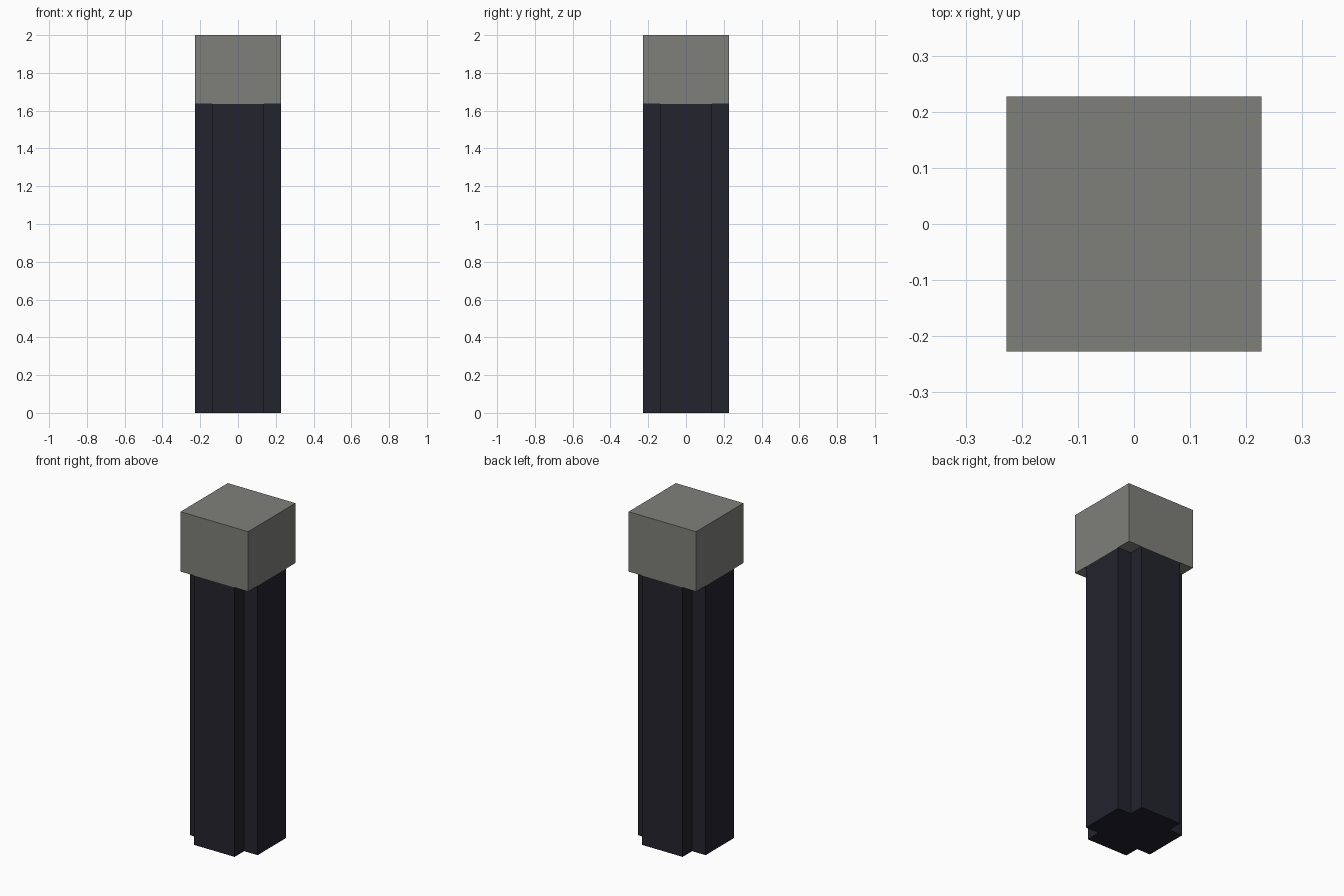
import bpy
import bmesh

default = bpy.data.objects.get("Cube")
if default:
    bpy.data.objects.remove(default, do_unlink=True)

U = 2 / 22              # grid unit: the post is 5 x 5 x 22 units
HALF = 2.5 * U          # half width of the whole post
ARM = 1.5 * U           # half width of each shaft arm
CAP_BASE = 18 * U
TOP = 22 * U


def make_material(name, rgb):
    mat = bpy.data.materials.new(name)
    mat.use_nodes = True
    colour = (*rgb, 1)
    mat.diffuse_color = colour
    bsdf = next(n for n in mat.node_tree.nodes if n.type == 'BSDF_PRINCIPLED')
    bsdf.inputs["Base Color"].default_value = colour
    return mat


def extrude_profile(name, profile, z0, z1, mat):
    """Closed prism from a counter-clockwise xy outline."""
    bm = bmesh.new()
    base = bm.faces.new([bm.verts.new((x, y, z0)) for x, y in profile])
    top = bmesh.ops.extrude_face_region(bm, geom=[base], use_keep_orig=True)
    verts = [g for g in top["geom"] if isinstance(g, bmesh.types.BMVert)]
    bmesh.ops.translate(bm, verts=verts, vec=(0, 0, z1 - z0))
    bmesh.ops.recalc_face_normals(bm, faces=bm.faces)
    mesh = bpy.data.meshes.new(name)
    bm.to_mesh(mesh)
    bm.free()
    mesh.materials.append(mat)
    obj = bpy.data.objects.new(name, mesh)
    bpy.context.collection.objects.link(obj)
    return obj


def four_fold(points):
    """Repeat outline points through four quarter turns."""
    outline = []
    for _ in range(4):
        outline += points
        points = [(-y, x) for x, y in points]
    return outline


dark = make_material("dark_navy", (0.017, 0.017, 0.027))
stone = make_material("warm_grey", (0.212, 0.216, 0.195))

# Shaft with notched corners
cross = four_fold([(HALF, -ARM), (HALF, ARM), (ARM, ARM)])
extrude_profile("post_shaft", cross, 0, CAP_BASE, dark)

# Square cap block, flush with the shaft arms
square = four_fold([(HALF, HALF)])
extrude_profile("post_cap", square, CAP_BASE, TOP, stone)
